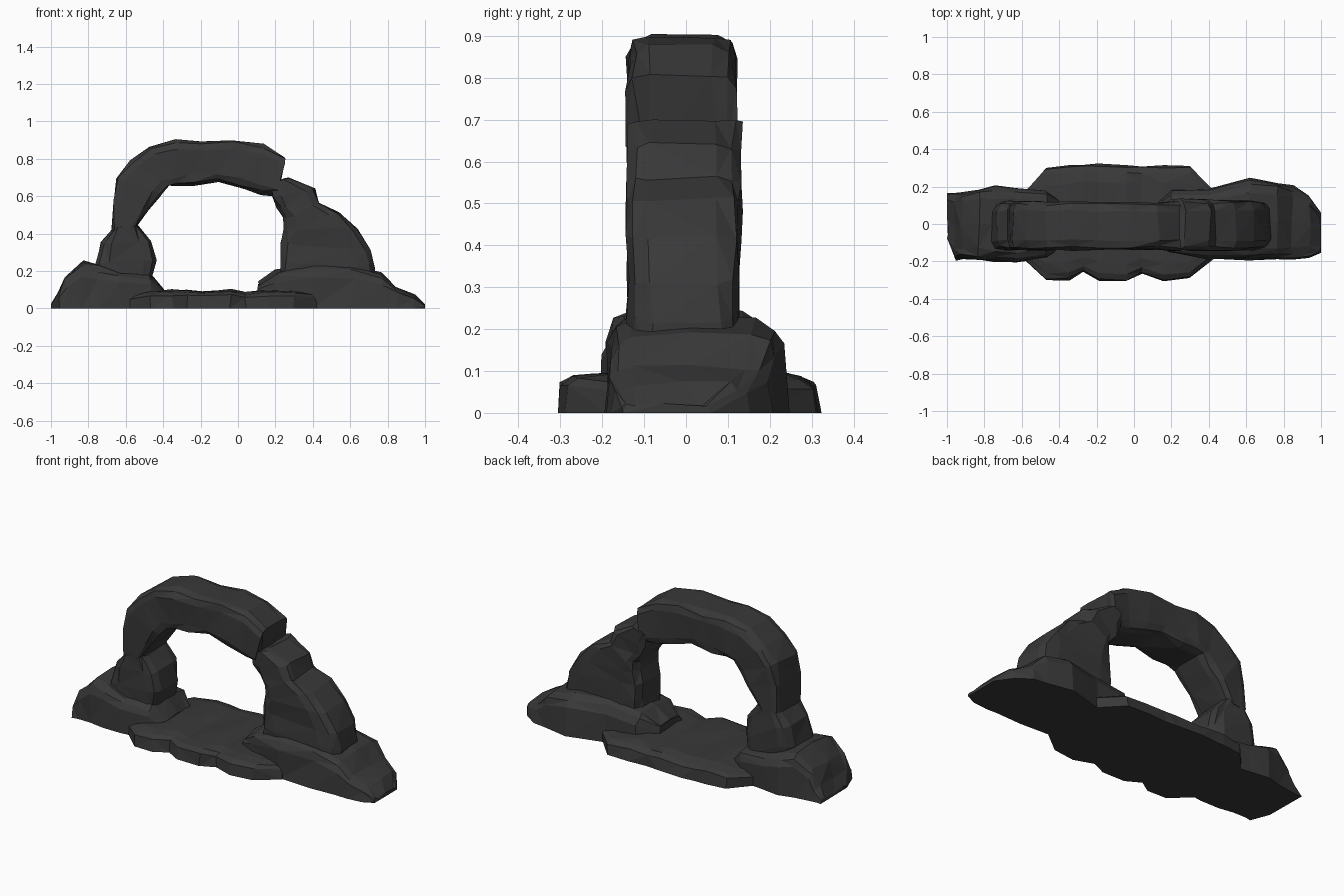
import bpy
import bmesh
import random
from math import copysign, cos, pi, sin
from mathutils import Vector

random.seed(4)

if "Cube" in bpy.data.objects:
    bpy.data.objects.remove(bpy.data.objects["Cube"], do_unlink=True)

# One dark stone colour
stone = bpy.data.materials.new("dark stone")
stone.use_nodes = True
stone.diffuse_color = (.04, .04, .04, 1)
shader = stone.node_tree.nodes["Principled BSDF"]
shader.inputs["Base Color"].default_value = stone.diffuse_color
shader.inputs["Roughness"].default_value = .9


def squared(value, power=.38):
    """Push a sine or cosine outward so that a circle becomes a rounded box."""
    return copysign(abs(value) ** power, value)


def full_outline(sides=12):
    """Rounded box as pairs of inner-to-outer share and front-to-back share."""
    angles = [(step + .5) * 2 * pi / sides for step in range(sides)]
    return [(.5 + squared(cos(angle)) / 2, .5 + squared(sin(angle)) / 2)
            for angle in angles]


def domed_outline(steps=8):
    """Upper half of a rounded box, flat along the ground."""
    angles = [step * pi / steps for step in range(steps + 1)]
    return [(squared(max(sin(angle), 0)), .5 - squared(cos(angle)) / 2)
            for angle in angles]


def build_rock(name, outline, sections, rough):
    """Loft a faceted rock through sections of inner point, outer point and depth."""
    bm = bmesh.new()
    rings = []
    for inner, outer, front, back in sections:
        ring = []
        for across, deep in outline:
            point = inner.lerp(outer, across)
            point.y = front + (back - front) * deep
            grounded = point.z < .01
            point += Vector([random.uniform(-rough, rough) for axis in "xyz"])
            point.x = max(-1, min(1, point.x))
            point.z = 0 if grounded else max(point.z, .01)
            ring.append(bm.verts.new(point))
        rings.append(ring)
    for low, high in zip(rings, rings[1:]):
        for i in range(len(outline)):
            bm.faces.new((low[i - 1], low[i], high[i], high[i - 1]))
    bm.faces.new(rings[0])
    bm.faces.new(rings[-1])
    bmesh.ops.triangulate(bm, faces=bm.faces[:])
    bmesh.ops.recalc_face_normals(bm, faces=bm.faces[:])
    mesh = bpy.data.meshes.new(name)
    bm.to_mesh(mesh)
    bm.free()
    mesh.materials.append(stone)
    bpy.context.collection.objects.link(bpy.data.objects.new(name, mesh))


def ground_rock(name, stations, rough=.008):
    """Rock lying along x, from stations of position, height, front and back."""
    sections = [(Vector((x, 0, 0)), Vector((x, 0, top)), front, back)
                for x, top, front, back in stations]
    build_rock(name, domed_outline(), sections, rough)


def standing_rock(name, edges, front=-.14, back=.12, rough=.008):
    """Rock following its inner and outer edge, each given as x and z."""
    sections = [(Vector((ix, 0, iz)), Vector((ox, 0, oz)), front, back)
                for ix, iz, ox, oz in edges]
    build_rock(name, full_outline(), sections, rough)


# Flat slab joining the two sides
ground_rock("base_slab", [
    (-.58, .07, -.19, .18), (-.47, .09, -.3, .3), (-.35, .1, -.3, .31),
    (-.27, .1, -.26, .32), (-.19, .09, -.3, .32), (-.04, .1, -.31, .31),
    (.04, .09, -.27, .31), (.16, .1, -.31, .31), (.3, .09, -.29, .31),
    (.42, .08, -.19, .19)], rough=.005)

# Wide mound under the narrow leg
ground_rock("right_mound", [
    (-1, .02, -.08, .16), (-.96, .08, -.19, .17), (-.92, .17, -.19, .17),
    (-.83, .25, -.19, .19), (-.75, .23, -.2, .2), (-.63, .19, -.21, .19),
    (-.47, .18, -.18, .18), (-.4, .1, -.14, .13)])

# Wide mound under the thick leg
ground_rock("left_mound", [
    (.11, .14, -.11, .1), (.2, .2, -.16, .18), (.4, .24, -.19, .18),
    (.62, .23, -.19, .24), (.77, .19, -.19, .22), (.85, .11, -.19, .2),
    (.94, .07, -.18, .15), (1, .02, -.15, .06)])

# Boulder carrying the narrow leg
standing_rock("right_boulder", [
    (-.46, .15, -.75, .15), (-.44, .26, -.76, .24),
    (-.47, .36, -.73, .35), (-.54, .44, -.66, .44)])

# Curved span, from the narrow leg to its broken end
standing_rock("arch_span", [
    (-.55, .42, -.67, .42), (-.47, .53, -.67, .58), (-.41, .6, -.65, .7),
    (-.37, .65, -.58, .79), (-.31, .66, -.47, .87), (-.24, .66, -.34, .9),
    (-.1, .68, -.2, .89), (.02, .64, -.03, .9), (.12, .61, .13, .88),
    (.21, .6, .25, .81)])

# Thick leaning leg
standing_rock("left_leg", [
    (.22, .14, .73, .14), (.23, .25, .73, .22), (.23, .35, .71, .31),
    (.24, .42, .64, .42), (.24, .48, .55, .51), (.21, .54, .44, .56),
    (.18, .59, .41, .64), (.17, .66, .27, .7)], back=.13)
